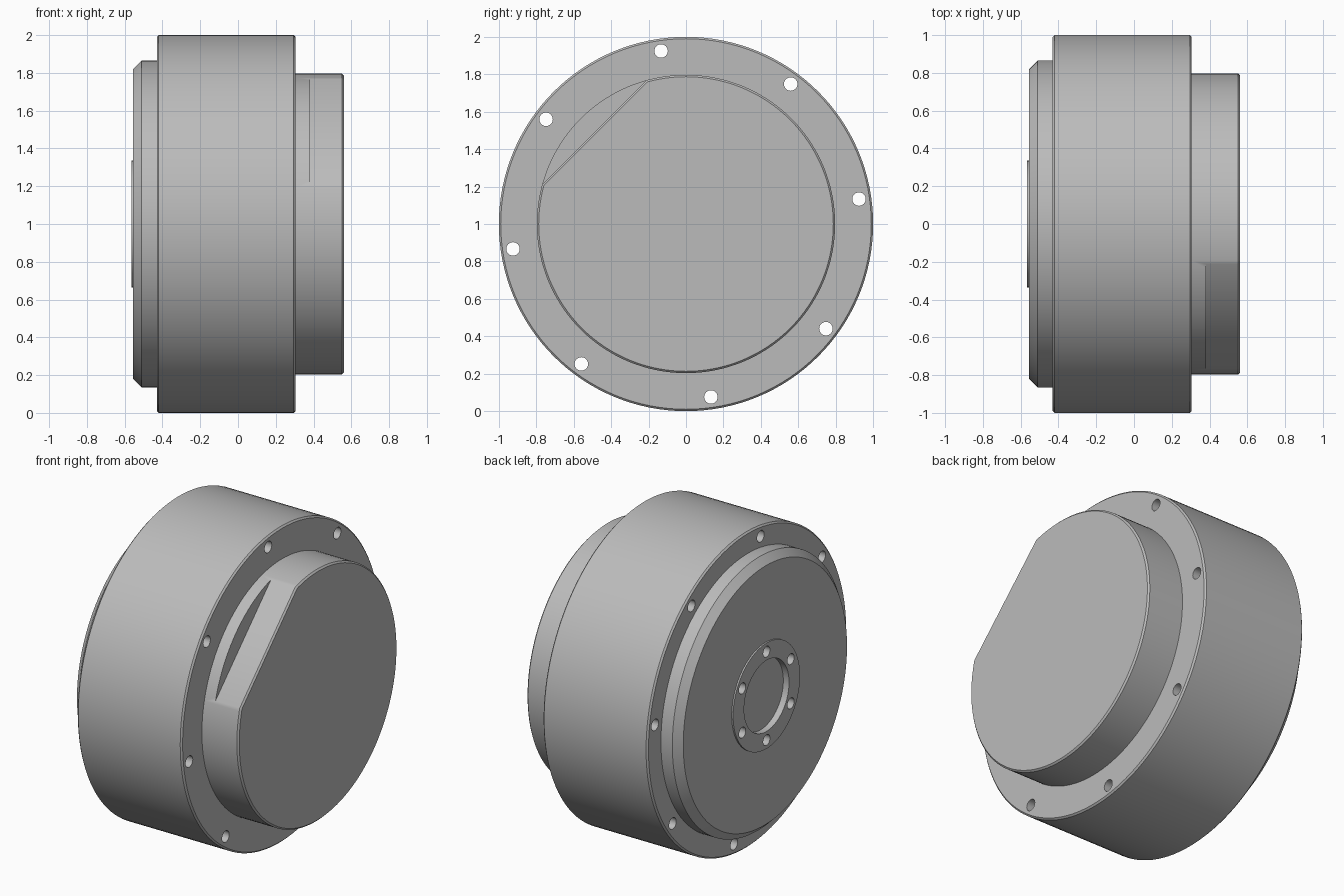
import bpy, bmesh
from math import pi, sin, cos, radians
from mathutils import Matrix, Vector

default = bpy.data.objects.get("Cube")
if default:
    bpy.data.objects.remove(default)

AXIS_Z = 1.0      # height of the turning axis, which runs along x
SEGMENTS = 128

steel = bpy.data.materials.new("grey_metal")
steel.use_nodes = True
GREY = (0.5, 0.5, 0.5, 1)
steel.diffuse_color = GREY
steel.node_tree.nodes["Principled BSDF"].inputs["Base Color"].default_value = GREY


def make(name, bm):
    bmesh.ops.recalc_face_normals(bm, faces=bm.faces)
    mesh = bpy.data.meshes.new(name)
    bm.to_mesh(mesh)
    bm.free()
    mesh.materials.append(steel)
    obj = bpy.data.objects.new(name, mesh)
    obj.location.z = AXIS_Z
    bpy.context.collection.objects.link(obj)
    return obj


def lathe(name, profile, segments=SEGMENTS, closed=False):
    """Turn (x, radius) points around the x axis."""
    bm = bmesh.new()
    rings = []
    for i in range(segments):
        a = 2 * pi * i / segments
        rings.append([bm.verts.new((x, r * cos(a), r * sin(a))) for x, r in profile])
    n = len(profile)
    for i in range(segments):
        a, b = rings[i], rings[(i + 1) % segments]
        for j in range(n if closed else n - 1):
            k = (j + 1) % n
            bm.faces.new((a[j], a[k], b[k], b[j]))
    if not closed:
        bm.faces.new([ring[0] for ring in rings])
        bm.faces.new([ring[-1] for ring in rings])
    return make(name, bm)


def drills(count, circle, start, radius, x0, x1):
    """One cutter holding a circle of pins along x."""
    bm = bmesh.new()
    for i in range(count):
        a = radians(start) + 2 * pi * i / count
        place = (Matrix.Translation(((x0 + x1) / 2, circle * cos(a), circle * sin(a)))
                 @ Matrix.Rotation(pi / 2, 4, 'Y'))
        bmesh.ops.create_cone(bm, cap_ends=True, segments=24, radius1=radius,
                              radius2=radius, depth=x1 - x0, matrix=place)
    return make("drill_cutter", bm)


def cut(obj, cutter):
    mod = obj.modifiers.new("cut", 'BOOLEAN')
    mod.operation = 'DIFFERENCE'
    mod.solver = 'EXACT'
    mod.object = cutter
    bpy.context.view_layer.update()
    graph = bpy.context.evaluated_depsgraph_get()
    mesh = bpy.data.meshes.new_from_object(obj.evaluated_get(graph))
    obj.modifiers.clear()
    obj.data = mesh


# Main drum with softened rims and through bolt holes
body = lathe("body", [(-0.43, 0.99), (-0.42, 1), (0.295, 1), (0.305, 0.99)])
bolt_cutter = drills(8, 0.934, 8.2, 0.036, -0.6, 0.6)
cut(body, bolt_cutter)

# Front cap with a milled flat on its upper side
cap = lathe("front_cap", [(0.3, 0.797), (0.56, 0.797)])
bm = bmesh.new()
turn = Matrix.Rotation(radians(45), 4, 'X')    # +z becomes up and toward -y
bmesh.ops.create_cube(bm, size=1, matrix=turn @ Matrix.Translation((0.88, 0, 1.193))
                      @ Matrix.Diagonal(Vector((1, 2, 1, 1))))
flat_cutter = make("flat_cutter", bm)
cut(cap, flat_cutter)
bm = bmesh.new()
bm.from_mesh(cap.data)
rim = [e for e in bm.edges if all(v.co.x > 0.559 for v in e.verts)
       and any(abs(f.normal.x) < 0.5 for f in e.link_faces)]
bmesh.ops.bevel(bm, geom=rim, offset=0.01, segments=1, affect='EDGES')
bm.to_mesh(cap.data)
bm.free()

# Chamfered rear plate with a shallow central recess
plate = lathe("rear_plate", [(-0.555, 0.82), (-0.51, 0.865), (-0.425, 0.865)])
recess_cutter = lathe("recess_cutter", [(-0.6, 0.225), (-0.525, 0.225)])
cut(plate, recess_cutter)

# Thin mounting ring with six holes reaching into the plate
ring = lathe("rear_ring", [(-0.565, 0.225), (-0.565, 0.335),
                           (-0.55, 0.335), (-0.55, 0.225)], closed=True)
ring_cutter = drills(6, 0.28, 30, 0.034, -0.6, -0.5)
cut(plate, ring_cutter)
cut(ring, ring_cutter)

for cutter in (bolt_cutter, flat_cutter, recess_cutter, ring_cutter):
    bpy.data.objects.remove(cutter)

# Smooth walls, crisp edges
bpy.ops.object.select_all(action='DESELECT')
for obj in (body, cap, plate, ring):
    obj.select_set(True)
bpy.context.view_layer.objects.active = body
bpy.ops.object.shade_smooth_by_angle(angle=radians(30))
